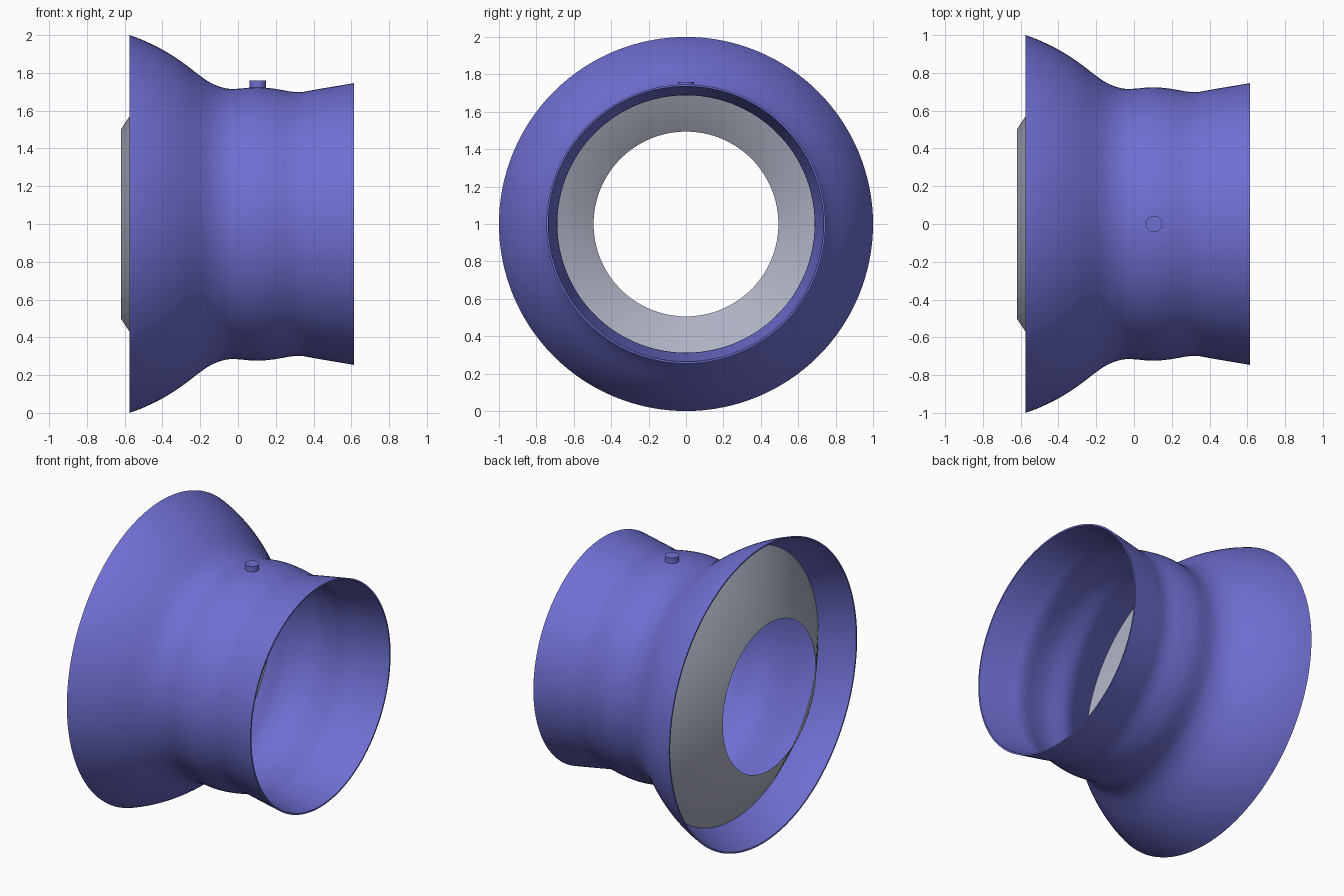
import bpy, bmesh, math
from mathutils import Vector, Matrix

cube = bpy.data.objects.get("Cube")
if cube:
    bpy.data.objects.remove(cube, do_unlink=True)

SEGMENTS = 128
AXIS_Z = 1.0
WALL = 0.01


def material(name, rgb):
    mat = bpy.data.materials.new(name)
    mat.use_nodes = True
    mat.diffuse_color = (*rgb, 1)
    mat.node_tree.nodes["Principled BSDF"].inputs["Base Color"].default_value = (*rgb, 1)
    return mat


def finish(bm, name, mat, angle):
    bmesh.ops.recalc_face_normals(bm, faces=bm.faces)
    mesh = bpy.data.meshes.new(name)
    bm.to_mesh(mesh)
    bm.free()
    mesh.materials.append(mat)
    obj = bpy.data.objects.new(name, mesh)
    bpy.context.collection.objects.link(obj)
    bpy.ops.object.select_all(action="DESELECT")
    obj.select_set(True)
    bpy.context.view_layer.objects.active = obj
    bpy.ops.object.shade_smooth_by_angle(angle=math.radians(angle))
    return obj


def smooth_profile(points, steps=4):
    """Catmull-Rom curve through (x, radius) points."""
    p = [Vector(q) for q in points]
    p = [2 * p[0] - p[1]] + p + [2 * p[-1] - p[-2]]
    out = []
    for a, b, c, d in zip(p, p[1:], p[2:], p[3:]):
        for i in range(steps):
            t = i / steps
            out.append(0.5 * (2 * b + (c - a) * t + (2 * a - 5 * b + 4 * c - d) * t * t
                              + (3 * b - a - 3 * c + d) * t ** 3))
    return out + [p[-2]]


def thin_shell(name, profile, wall, mat):
    """Revolve an open profile about the x axis, with a thin wall on its inner side."""
    outer = [Vector(q) for q in profile]
    inner = [Vector((q.x, q.y - wall)) for q in outer]
    loop = outer + inner[::-1]
    bm = bmesh.new()
    rings = []
    for s in range(SEGMENTS):
        a = 2 * math.pi * s / SEGMENTS
        rings.append([bm.verts.new((q.x, q.y * math.cos(a), AXIS_Z + q.y * math.sin(a)))
                      for q in loop])
    n = len(loop)
    for s in range(SEGMENTS):
        r0, r1 = rings[s], rings[(s + 1) % SEGMENTS]
        for i in range(n):
            j = (i + 1) % n
            bm.faces.new((r0[i], r0[j], r1[j], r1[i]))
    return finish(bm, name, mat, 40)


violet = material("violet blue", (0.16, 0.16, 0.65))
grey = material("pale grey", (0.42, 0.44, 0.54))

# Flared body: wide bell, narrow neck, slightly flared outlet
body = [(-0.575, 1.0), (-0.5, 0.972), (-0.4, 0.923), (-0.3, 0.86), (-0.2, 0.784),
        (-0.14, 0.745), (-0.08, 0.722), (-0.02, 0.715), (0.1, 0.724), (0.2, 0.715),
        (0.28, 0.701), (0.34, 0.699), (0.42, 0.713), (0.615, 0.746)]
thin_shell("flared_body", smooth_profile(body), WALL, violet)

# Conical ring seated inside the bell and projecting past its rim
thin_shell("cone_ring", [(-0.62, 0.5), (-0.362, 0.895)], 0.006, grey)

# Small round knob on top of the neck
bm = bmesh.new()
bmesh.ops.create_cone(bm, cap_ends=True, segments=32, radius1=0.043, radius2=0.043,
                      depth=0.043, matrix=Matrix.Translation((0.105, 0, 1.7375)))
finish(bm, "top_knob", violet, 30)
